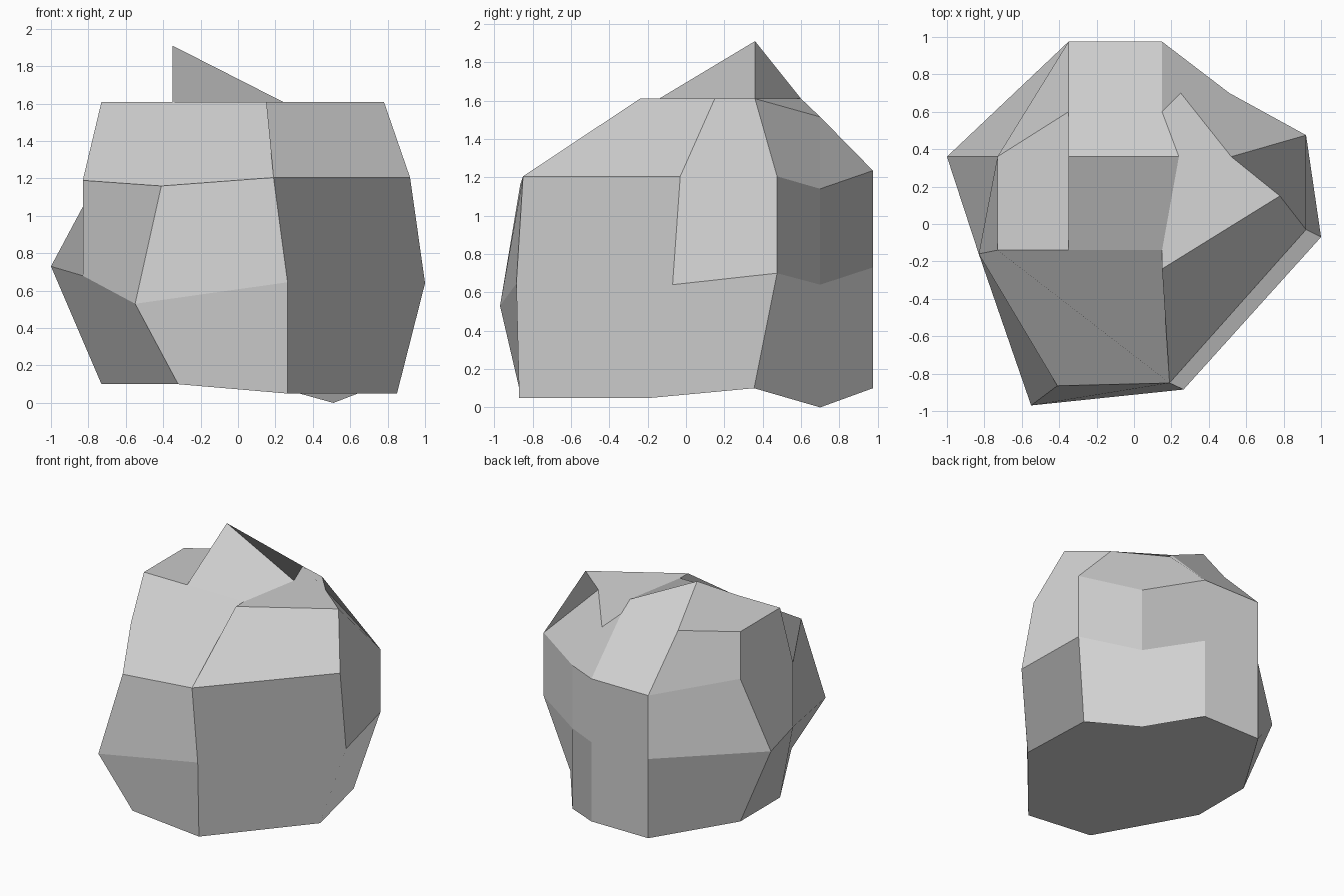
import bpy
import bmesh

default_cube = bpy.data.objects.get("Cube")
if default_cube:
    bpy.data.objects.remove(default_cube, do_unlink=True)

# Stone colour
stone = bpy.data.materials.new("pale_grey_stone")
stone.use_nodes = True
stone_colour = (0.65, 0.65, 0.65, 1.0)
stone.diffuse_color = stone_colour
shader = stone.node_tree.nodes["Principled BSDF"]
shader.inputs["Base Color"].default_value = stone_colour
shader.inputs["Roughness"].default_value = 0.9

bm = bmesh.new()
facet_normal = bm.faces.layers.float_vector.new("facet_normal")


def ring(points):
    """Add one horizontal outline of the boulder, running anticlockwise."""
    return [bm.verts.new(point) for point in points]


def facet(outline, *creases):
    """Add one chipped facet, shaded as a single plane and folded along creases."""
    face = bm.faces.new(outline)
    face.smooth = True
    face.normal_update()
    face[facet_normal] = face.normal
    pieces = [face]
    for start, end in creases:
        piece = next(p for p in pieces if start in p.verts and end in p.verts)
        pieces.append(bmesh.utils.face_split(piece, start, end)[0])


def band(lower, upper, columns):
    """Join two outlines with quads over the given columns."""
    for i in columns:
        j = (i + 1) % len(lower)
        facet((lower[i], lower[j], upper[j], upper[i]))


# Outlines from the ground up, starting at the left end of the front
foot = ring([(-.73, -.14, .1), (-.32, -.87, .1), (.265, -.87, .05),
             (.85, -.18, .05), (.77, .355, .1), (.51, .7, 0),
             (.15, .975, .1), (-.35, .975, .1), (-.73, .36, .1)])
girdle = ring([(-.83, -.16, .68), (-.55, -.97, .53), (.265, -.885, .645),
               (1, -.07, .64), (.92, .475, .7), (.51, .7, .64),
               (.15, .975, .73), (-.35, .975, .73), (-1, .36, .73)])
shoulder = ring([(-.83, -.16, 1.19), (-.41, -.865, 1.16), (.19, -.85, 1.205),
                 (.92, -.03, 1.205), (.92, .475, 1.205), (.51, .7, 1.14),
                 (.15, .975, 1.235), (-.35, .975, 1.235), (-.73, .36, 1.235)])

# Upper rim, which has no corner above the front left shoulder
left_front, right_front, right_side, right_back, notch, back, left_back, left_side = ring(
    [(-.73, -.14, 1.61), (.15, -.24, 1.61), (.78, .15, 1.61), (.52, .36, 1.61),
     (.25, .7, 1.515), (.15, .6, 1.61), (-.35, .6, 1.61), (-.73, .36, 1.61)])
rim = [left_front, left_front, right_front, right_side, right_back,
       notch, back, left_back, left_side]

# Inner corners of the top, with the raised peak
step, ridge_foot, saddle, peak = ring(
    [(.15, -.14, 1.61), (-.35, -.14, 1.61), (.24, .36, 1.61), (-.35, .36, 1.91)])

# Small facets of the sides
band(foot, girdle, (1, 7))
band(girdle, shoulder, (0, 1, 4, 7))
band(shoulder, rim, (2, 4, 5, 7, 8))
facet((girdle[0], shoulder[0], shoulder[8], girdle[8]))

# Broad facets of the sides
facet([shoulder[2], girdle[2], *foot[2:5], girdle[4], girdle[3], shoulder[3]],
      (girdle[3], foot[3]), (girdle[2], girdle[3]))
facet([right_side, shoulder[3], girdle[3], girdle[4], shoulder[4], right_back],
      (right_side, shoulder[4]), (shoulder[3], shoulder[4]))
facet([*foot[4:7], girdle[6], girdle[5], girdle[4]],
      (foot[4], girdle[5]), (foot[5], girdle[5]))
facet([girdle[5], girdle[6], foot[6], foot[7], girdle[7], *shoulder[7:4:-1]],
      (shoulder[6], girdle[6]), (girdle[6], girdle[7]))
facet([girdle[8], foot[8], foot[0], foot[1], girdle[1], girdle[0]],
      (girdle[0], foot[0]))

# Front slope with the small step beside it
facet([*shoulder[0:3], step, ridge_foot, left_front],
      (shoulder[0], shoulder[2]), (left_front, shoulder[2]))
facet([shoulder[2], right_front, step])

# Ledges either side of the peak
facet([left_front, ridge_foot, peak, left_back, left_side], (ridge_foot, left_back))
facet([step, right_front, right_side, right_back, notch, back, saddle])

# Peak
facet([step, saddle, peak, ridge_foot], (ridge_foot, saddle))
facet([shoulder[6], shoulder[7], left_back, peak, saddle, back],
      (peak, back), (back, left_back))

# Underside
facet(foot[::-1], (foot[4], foot[6]), (foot[1], foot[4]))

# Boulder, with each facet shaded flat
corner_normals = [face[facet_normal].copy() for face in bm.faces for corner in face.loops]
bm.faces.layers.float_vector.remove(facet_normal)
mesh = bpy.data.meshes.new("boulder")
bm.to_mesh(mesh)
bm.free()
mesh.normals_split_custom_set(corner_normals)
mesh.materials.append(stone)
boulder = bpy.data.objects.new("boulder", mesh)
bpy.context.collection.objects.link(boulder)
